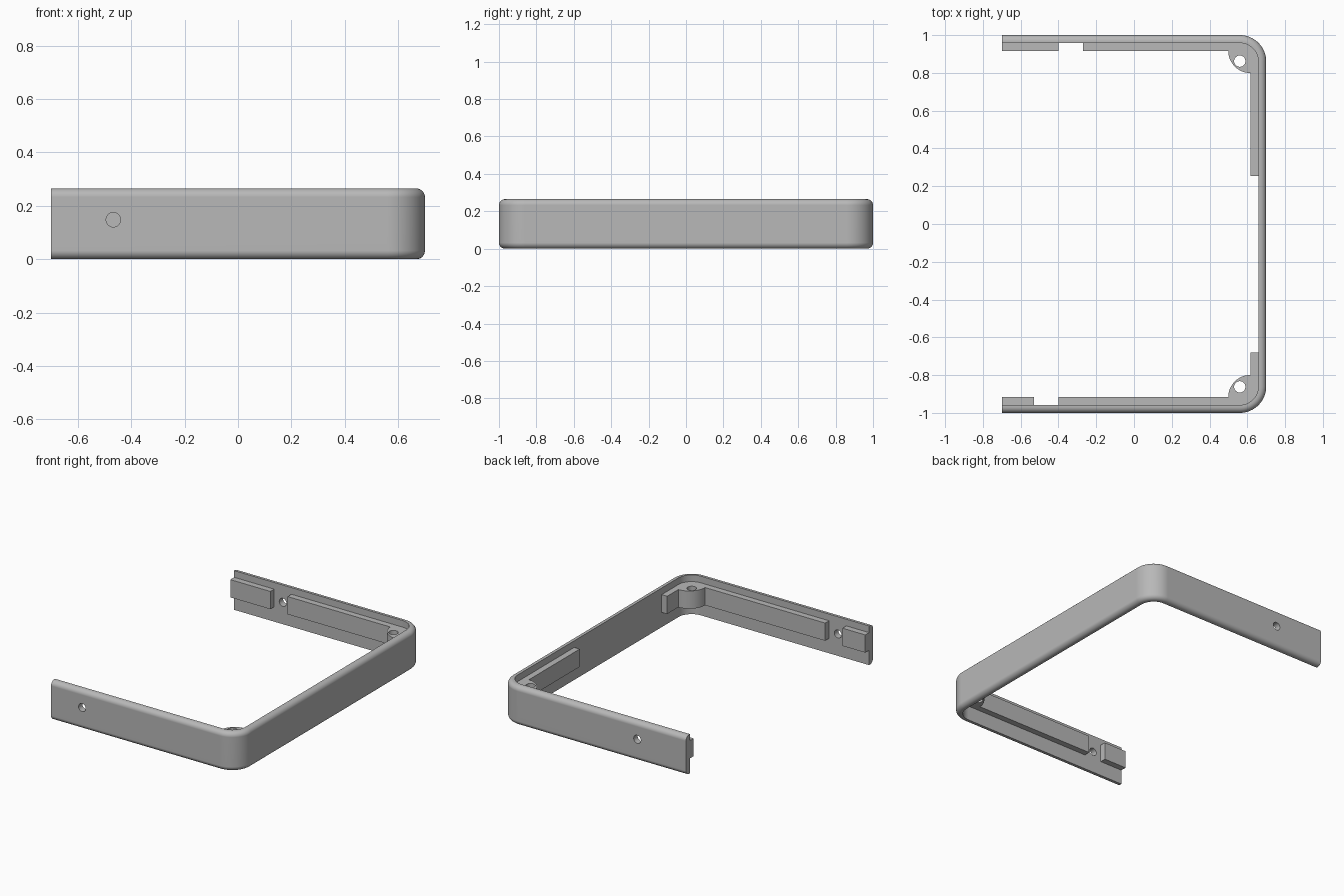
import bpy, bmesh, math
from mathutils import Vector

cube = bpy.data.objects.get("Cube")
if cube:
    bpy.data.objects.remove(cube, do_unlink=True)

X, Y, H = 0.7, 1.0, 0.265         # half sizes and height
R, T, F = 0.14, 0.042, 0.032      # corner radius, wall thickness, edge fillet
CX, CY = X - R, Y - R             # corner centre
RAIL = 0.083                      # rail face, measured from the outside
Z0, Z1 = 0.10, 0.22               # rail bottom and top

grey = bpy.data.materials.new("grey_plastic")
grey.use_nodes = True
colour = (0.48, 0.48, 0.48, 1)
grey.diffuse_color = colour
grey.node_tree.nodes["Principled BSDF"].inputs["Base Color"].default_value = colour


def arc(cx, cy, r, a0, a1, n):
    """Points on an arc, angles in degrees."""
    steps = [math.radians(a0 + (a1 - a0) * i / n) for i in range(n + 1)]
    return [(cx + r * math.cos(a), cy + r * math.sin(a)) for a in steps]


def finish(name, bm):
    bmesh.ops.recalc_face_normals(bm, faces=bm.faces)
    mesh = bpy.data.meshes.new(name)
    bm.to_mesh(mesh)
    bm.free()
    mesh.materials.append(grey)
    ob = bpy.data.objects.new(name, mesh)
    bpy.context.collection.objects.link(ob)
    return ob


def prism(name, outline, z0=Z0, z1=Z1):
    bm = bmesh.new()
    face = bm.faces.new([bm.verts.new((x, y, z0)) for x, y in outline])
    top = bmesh.ops.extrude_face_region(bm, geom=[face])["geom"]
    bmesh.ops.translate(bm, vec=(0, 0, z1 - z0),
                        verts=[v for v in top if isinstance(v, bmesh.types.BMVert)])
    return finish(name, bm)


def select(ob):
    bpy.ops.object.select_all(action='DESELECT')
    ob.select_set(True)
    bpy.context.view_layer.objects.active = ob


def drill(ob, x, y, z, r, along_y=False):
    """Cut a round hole through a part."""
    bpy.ops.mesh.primitive_cylinder_add(
        vertices=32, radius=r, depth=0.3, location=(x, y, z),
        rotation=(math.pi / 2 if along_y else 0, 0, 0))
    cutter = bpy.context.object
    cutter.hide_render = True
    select(ob)
    mod = ob.modifiers.new("hole", 'BOOLEAN')
    mod.operation, mod.solver, mod.object = 'DIFFERENCE', 'EXACT', cutter
    bpy.ops.object.modifier_apply(modifier=mod.name)
    bpy.data.objects.remove(cutter, do_unlink=True)


def smooth(ob):
    select(ob)
    bpy.ops.object.shade_smooth_by_angle(angle=math.radians(30))
    ob.modifiers.new("even_shading", 'WEIGHTED_NORMAL').keep_sharp = True


# Wall: rounded profile (depth inward, height) swept along a U path
profile = [(T, 0)] + arc(F, F, F, 270, 180, 7) + arc(F, H - F, F, 180, 90, 7) + [(T, H)]
path = [((-X, -Y), (0, 1))]
for side, a0, a1 in ((-1, -90, 0), (1, 0, 90)):
    for p in arc(CX, side * CY, R, a0, a1, 16):
        path.append((p, (Vector((CX, side * CY)) - Vector(p)) / R))
path.append(((-X, Y), (0, -1)))

bm = bmesh.new()
rings = [[bm.verts.new((p[0] + n[0] * d, p[1] + n[1] * d, z)) for d, z in profile]
         for p, n in path]
count = len(profile)
for a, b in zip(rings, rings[1:]):
    for i in range(count):
        j = (i + 1) % count
        bm.faces.new((a[i], a[j], b[j], b[i]))
bm.faces.new(rings[0])
bm.faces.new(rings[-1])
wall = finish("outer_wall", bm)

# Screw holes through the two side walls
drill(wall, -0.467, -Y, 0.148, 0.027, True)
drill(wall, -0.335, Y, 0.148, 0.027, True)
smooth(wall)

# Inner rails with corner bosses, then the short end blocks
E = T - 0.002                     # slight embed into the wall
BOSS = 0.118
for name, side, x_end, y_end, block_end in (
        ("front", -1, -0.40, 0.68, -0.53), ("back", 1, -0.27, 0.255, -0.40)):
    outline = [(x_end, Y - RAIL)]
    outline += arc(X - RAIL, Y - RAIL, BOSS, 180, 270, 16)
    outline += [(X - RAIL, y_end), (X - E, y_end)]
    outline += arc(CX, CY, R - E, 0, 90, 16)
    outline += [(x_end, Y - E)]
    rail = prism(name + "_rail_with_boss", [(x, side * y) for x, y in outline])
    drill(rail, 0.56, side * 0.862, (Z0 + Z1) / 2, 0.03)
    smooth(rail)
    prism(name + "_end_block", [(-X, side * (Y - RAIL)), (block_end, side * (Y - RAIL)),
                                (block_end, side * (Y - E)), (-X, side * (Y - E))])
